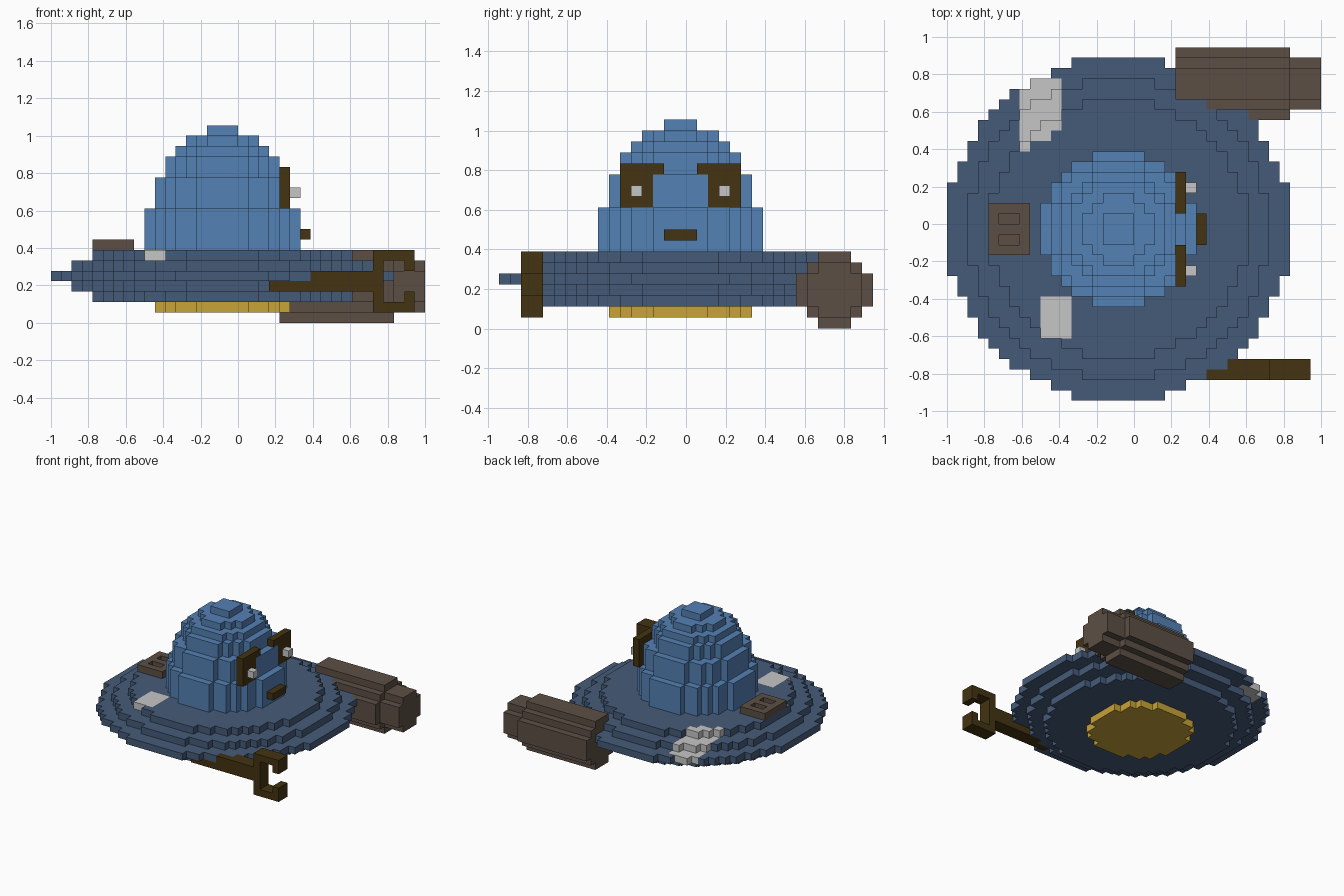
import bpy
import bmesh

cube = bpy.data.objects.get("Cube")
if cube:
    bpy.data.objects.remove(cube, do_unlink=True)

U = 1 / 18                         # edge of one block
SIZE_X, SIZE_Y = 36, 34            # blocks across the whole model
C = 16                             # middle block of the saucer, in x and y


def material(name, rgb):
    lin = [((c / 255 + 0.055) / 1.055) ** 2.4 if c > 10 else c / 3294 for c in rgb]
    m = bpy.data.materials.new(name)
    m.use_nodes = True
    m.diffuse_color = (*lin, 1)
    bsdf = m.node_tree.nodes["Principled BSDF"]
    bsdf.inputs["Base Color"].default_value = (*lin, 1)
    bsdf.inputs["Roughness"].default_value = 0.8
    return m


LIGHT_BLUE = material("light blue", (84, 129, 180))
SLATE_BLUE = material("slate blue", (69, 91, 121))
BROWN = material("brown", (92, 79, 69))
DARK_BROWN = material("dark brown", (67, 52, 17))
YELLOW = material("yellow", (200, 163, 56))
PALE_GREY = material("pale grey", (198, 198, 198))


# Block shapes: each returns a set of (i, j, k) cells
def box(i, j, k):
    """Inclusive ranges along x, y and z."""
    return {(a, b, c) for a in range(i[0], i[1] + 1)
            for b in range(j[0], j[1] + 1) for c in range(k[0], k[1] + 1)}


def round_cells(r):
    n = int(r)
    return [(a, b) for a in range(-n, n + 1) for b in range(-n, n + 1)
            if a * a + b * b <= r * r]


def disc(r, k0, k1):
    return {(C + a, C + b, k) for a, b in round_cells(r) for k in range(k0, k1 + 1)}


def rod(r, i0, i1, j, k):
    return {(i, j + a, k + b) for a, b in round_cells(r) for i in range(i0, i1 + 1)}


def mirror_y(cells):
    return cells | {(i, 2 * C - j, k) for i, j, k in cells}


# Saucer and dome as stacked round layers
saucer = disc(12.5, 2, 6) | disc(14.5, 3, 5) | disc(16.5, 4, 4)
dome = (disc(7.5, 7, 10) | disc(6.5, 11, 13) | disc(5.5, 14, 15)
        | disc(4.5, 16, 16) | disc(3.5, 17, 17) | disc(1.5, 18, 18))

# Rear patch follows the stepped top of the saucer
rear_patch = set()
for i, j0, j1 in ((7, 24, 29), (8, 25, 30), (9, 25, 30), (10, 26, 30)):
    for j in range(j0, j1 + 1):
        top = max((k for k in range(2, 7) if (i, j, k) in saucer), default=None)
        if top is not None:
            rear_patch.add((i, j, top))

# Vent box with two slots that go down to a brown floor
slots = box((5, 6), (15, 15), (6, 7)) | box((5, 6), (17, 17), (6, 7))
vent_floor = {c for c in slots if c[2] == 6}
vent_box = (box((4, 7), (14, 18), (7, 7)) - slots) | vent_floor

# Face on the +x side of the dome
eye_frames = mirror_y(box((22, 22), (11, 13), (11, 14)) | {(22, 14, 14)})
pupils = mirror_y({(23, 12, 12)})
mouth = box((24, 24), (15, 17), (8, 8))

# Cannon and claw arm at the sides
cannon = rod(3.5, 22, 32, 30, 3) | rod(2.5, 33, 35, 30, 3)
claw_arm = (box((21, 30), (2, 3), (3, 4)) | box((31, 31), (2, 3), (1, 6))
            | box((32, 34), (2, 3), (6, 6)) | box((34, 34), (2, 3), (5, 5))
            | box((32, 34), (2, 3), (1, 1)) | box((34, 34), (2, 3), (2, 2)))

# Earlier parts keep the cells they share with later ones
PARTS = [
    ("front_patch", box((9, 11), (6, 9), (6, 6)), PALE_GREY),
    ("rear_patch", rear_patch, PALE_GREY),
    ("vent_box", vent_box, BROWN),
    ("saucer", saucer, SLATE_BLUE),
    ("dome", dome, LIGHT_BLUE),
    ("base_plate", disc(6.5, 1, 1), YELLOW),
    ("eye_frames", eye_frames, DARK_BROWN),
    ("pupils", pupils, PALE_GREY),
    ("mouth", mouth, DARK_BROWN),
    ("cannon", cannon, BROWN),
    ("claw_arm", claw_arm, DARK_BROWN),
]
solid = set().union(*(cells for _, cells, _ in PARTS))


def build(name, cells, mat):
    """Make a mesh from the outside faces of a set of blocks."""
    bm = bmesh.new()
    verts = {}

    def vert(p):
        if p not in verts:
            verts[p] = bm.verts.new((p[0] * U - SIZE_X * U / 2,
                                     p[1] * U - SIZE_Y * U / 2, p[2] * U))
        return verts[p]

    for cell in sorted(cells):
        for axis in range(3):
            u, v = (axis + 1) % 3, (axis + 2) % 3
            for side in (0, 1):
                near = list(cell)
                near[axis] += 2 * side - 1
                if tuple(near) in solid:
                    continue
                corners = []
                for du, dv in ((0, 0), (1, 0), (1, 1), (0, 1)):
                    p = list(cell)
                    p[axis] += side
                    p[u] += du
                    p[v] += dv
                    corners.append(vert(tuple(p)))
                bm.faces.new(corners if side else corners[::-1])
    mesh = bpy.data.meshes.new(name)
    bm.to_mesh(mesh)
    bm.free()
    mesh.materials.append(mat)
    bpy.context.collection.objects.link(bpy.data.objects.new(name, mesh))


used = set()
for name, cells, mat in PARTS:
    build(name, cells - used, mat)
    used |= cells
